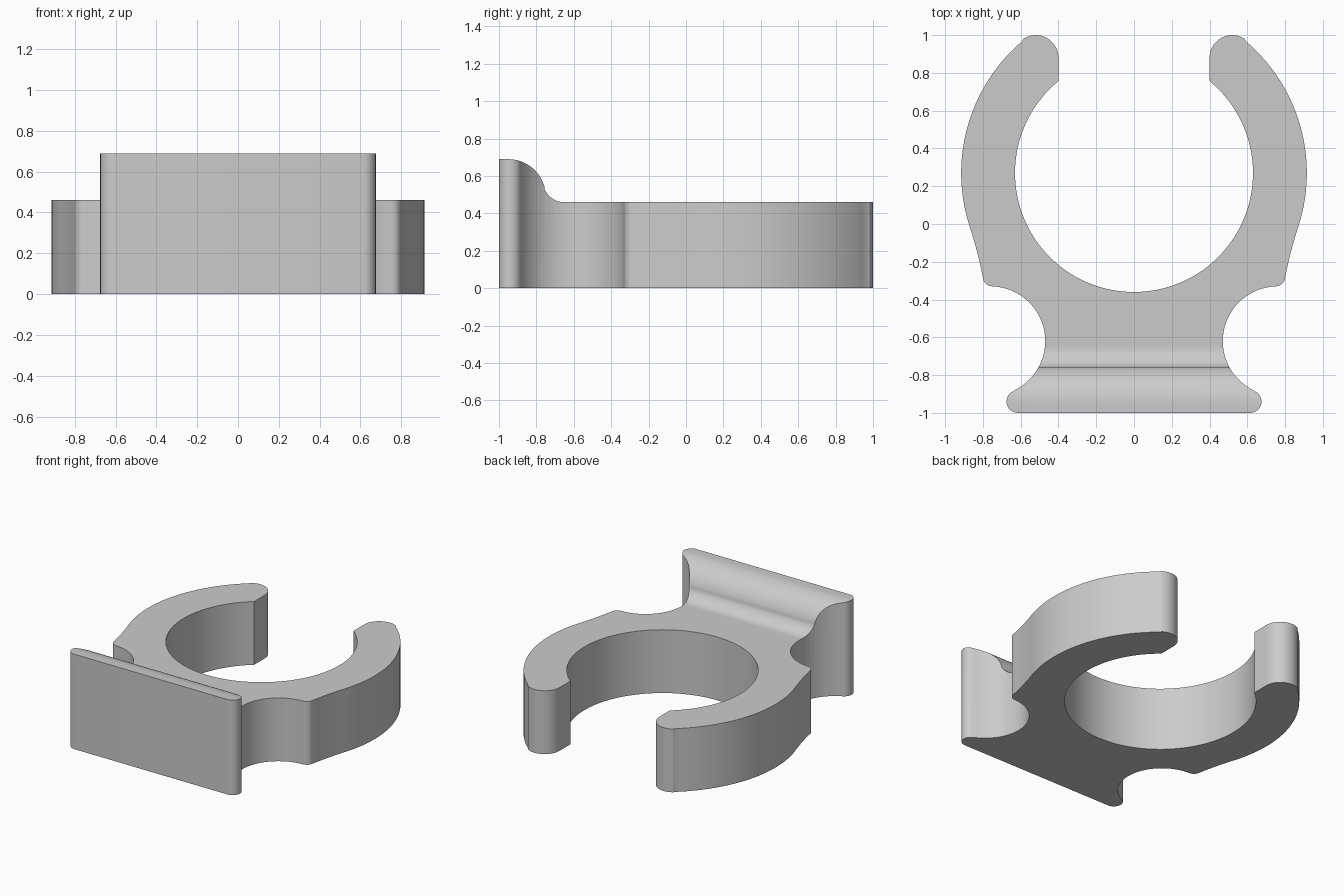
import bpy, bmesh
from math import sin, cos, radians
from mathutils import Vector

if "Cube" in bpy.data.objects:
    bpy.data.objects.remove(bpy.data.objects["Cube"], do_unlink=True)


def arc(cx, cy, r, start, end, n):
    """Points along a circular arc, angles in degrees."""
    angles = [radians(start + (end - start) * i / n) for i in range(n + 1)]
    return [(cx + r * cos(a), cy + r * sin(a)) for a in angles]


def bend(a, b, c, n):
    """Inner points of a quadratic curve from a to c, pulled towards b."""
    a, b, c = Vector(a), Vector(b), Vector(c)
    ts = [i / n for i in range(1, n)]
    return [tuple(a * (1 - t) ** 2 + b * 2 * t * (1 - t) + c * t * t) for t in ts]


def prism(name, points, depth):
    """Solid made by extruding a closed outline of 3D points."""
    bm = bmesh.new()
    face = bm.faces.new([bm.verts.new(p) for p in points])
    out = bmesh.ops.extrude_face_region(bm, geom=[face])
    moved = [v for v in out["geom"] if isinstance(v, bmesh.types.BMVert)]
    bmesh.ops.translate(bm, verts=moved, vec=depth)
    bmesh.ops.recalc_face_normals(bm, faces=bm.faces)
    mesh = bpy.data.meshes.new(name)
    bm.to_mesh(mesh)
    bm.free()
    obj = bpy.data.objects.new(name, mesh)
    bpy.context.collection.objects.link(obj)
    return obj


# Plan outline of the left half, from the foot to the inside of the ring
foot_end = arc(0.615, -0.94, 0.06, -90, 65.6, 12)
neck = arc(0.76, -0.62, 0.29, 245.6, 91.7, 28)
shoulder = arc(0.75, -0.28, 0.05, -88, -12, 8)
outer = arc(0, 0.27, 0.915, -17.5, 49.6, 28)
flank = bend(shoulder[-1], (0.825, -0.15), outer[0], 6)
tip = arc(0.52, 0.88, 0.12, 49.6, 180, 16)
bore = arc(0, 0.27, 0.63, 50.6, -90, 48)
half = foot_end + neck[1:] + shoulder[1:] + flank + outer + tip[1:] + bore
outline = half + [(-x, y) for x, y in reversed(half[:-1])]
clip = prism("pipe_clip", [(x, y, 0) for x, y in outline], (0, 0, 0.8))

# Side profile: tall rounded foot sweeping down to the flat ring
side = [(-1.2, -0.2), (-1.2, 0.69)]
side += arc(-0.95, 0.49, 0.20, 90, 15.8, 16)
side += arc(-0.65, 0.575, 0.115, 195.8, 270, 12)[1:]
side += [(1.2, 0.46), (1.2, -0.2)]
cutter = prism("height_profile", [(-1.2, y, z) for y, z in side], (2.4, 0, 0))
cutter.hide_render = True

# Keep only what lies inside both shapes
trim = clip.modifiers.new("height_trim", "BOOLEAN")
trim.operation = "INTERSECT"
trim.solver = "EXACT"
trim.object = cutter
bpy.ops.object.select_all(action="DESELECT")
bpy.context.view_layer.objects.active = clip
clip.select_set(True)
bpy.ops.object.modifier_apply(modifier=trim.name)
bpy.data.objects.remove(cutter, do_unlink=True)

# Plain grey plastic
grey = bpy.data.materials.new("grey_plastic")
grey.use_nodes = True
colour = (0.6, 0.6, 0.6, 1)
grey.diffuse_color = colour
grey.node_tree.nodes["Principled BSDF"].inputs["Base Color"].default_value = colour
clip.data.materials.clear()
clip.data.materials.append(grey)
bpy.ops.object.shade_smooth_by_angle(angle=radians(30))
